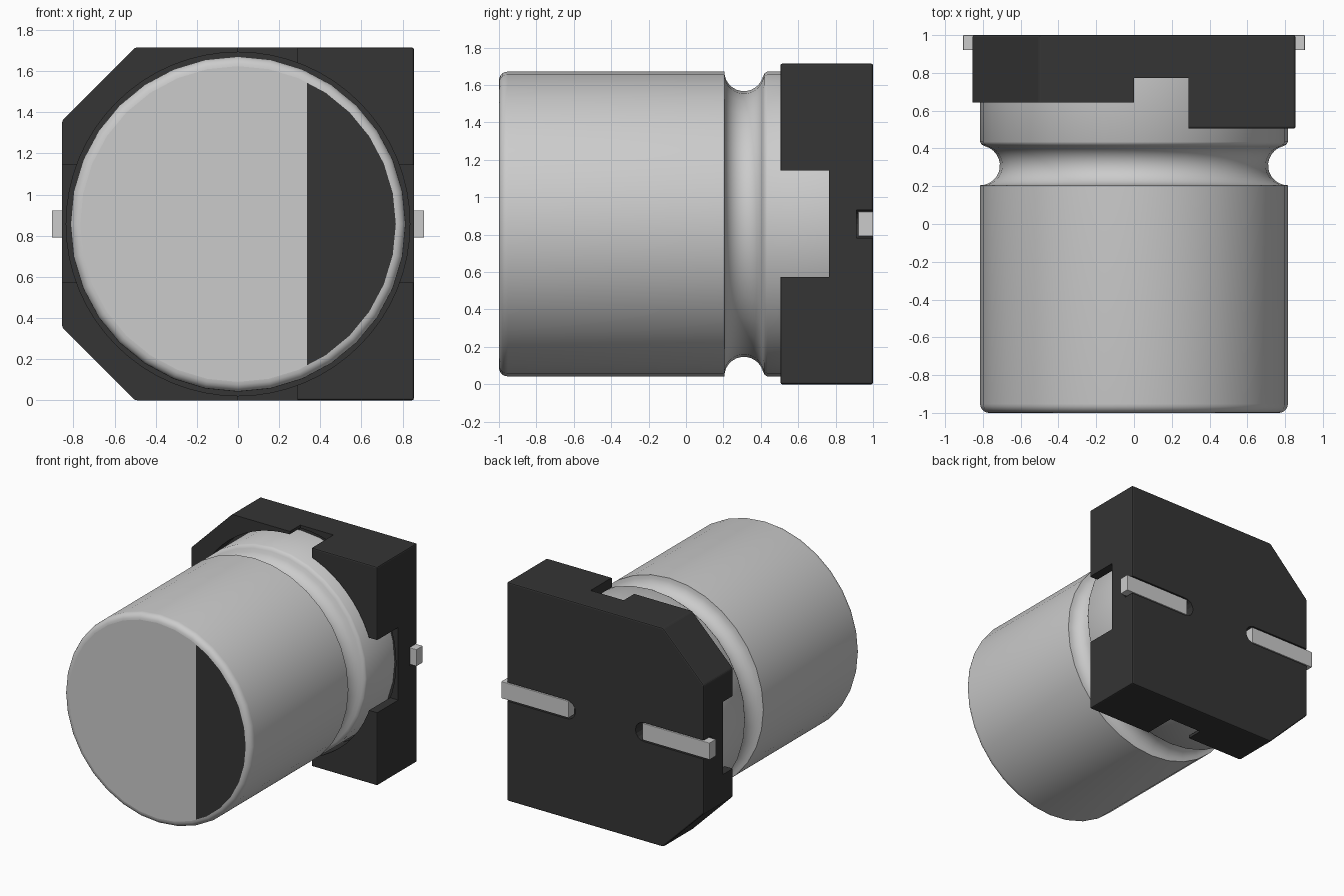
import bpy, bmesh, math
from mathutils import Vector

if "Cube" in bpy.data.objects:
    bpy.data.objects.remove(bpy.data.objects["Cube"])

CZ = 0.857      # height of the can axis
R = 0.815       # can radius
SEG = 32

dark = bpy.data.materials.new("dark_plastic")
dark.diffuse_color = (0.035, 0.035, 0.035, 1)
dark.use_nodes = True
dark.node_tree.nodes["Principled BSDF"].inputs["Base Color"].default_value = dark.diffuse_color


def finish(bm, name, mat=None, smooth=False):
    me = bpy.data.meshes.new(name)
    bm.to_mesh(me)
    bm.free()
    ob = bpy.data.objects.new(name, me)
    bpy.context.collection.objects.link(ob)
    if mat:
        me.materials.append(mat)
    bpy.ops.object.select_all(action='DESELECT')
    ob.select_set(True)
    bpy.context.view_layer.objects.active = ob
    if smooth:
        bpy.ops.object.shade_smooth_by_angle(angle=math.radians(35))
    return ob


def prism(name, pts, y0, y1, bevel=0.0, mat=None):
    """Extrude an (x, z) outline along y."""
    bm = bmesh.new()
    face = bm.faces.new([bm.verts.new((x, y0, z)) for x, z in pts])
    ext = bmesh.ops.extrude_face_region(bm, geom=[face])
    moved = [v for v in ext["geom"] if isinstance(v, bmesh.types.BMVert)]
    bmesh.ops.translate(bm, verts=moved, vec=(0, y1 - y0, 0))
    bmesh.ops.recalc_face_normals(bm, faces=bm.faces)
    if bevel:
        bmesh.ops.bevel(bm, geom=bm.edges[:], offset=bevel, segments=2,
                        profile=0.5, affect='EDGES')
    return finish(bm, name, mat)


def box(x0, x1, z0, z1):
    return [(x0, z0), (x1, z0), (x1, z1), (x0, z1)]


def circle(r, n=SEG):
    return [(r * math.cos(2 * math.pi * i / n), CZ + r * math.sin(2 * math.pi * i / n))
            for i in range(n)]


def slot(s):
    """Lead channel with a rounded inner end, s = side."""
    w = 0.074
    arc = [math.pi / 2 + math.pi * i / 8 for i in range(9)]
    pts = [(0.335 + w * math.cos(a), CZ + w * math.sin(a)) for a in arc]
    pts += [(1.2, CZ - w), (1.2, CZ + w)]
    return [(s * x, z) for x, z in pts]


# Base: chamfered block, lower on the chamfered side
outline = [(0.855, 0), (0.855, 1.715), (-0.5, 1.715), (-0.855, 1.36),
           (-0.855, 0.355), (-0.5, 0)]
base = prism("base", outline, 0.505, 1.0, 0.01, dark)

# Cuts: can recess, side and top gaps, low step, lead channels
cuts = [(circle(0.835, 64), 0.2, 0.78),
        (box(-2, 2, 0.573, 1.143), 0.3, 0.765),
        (box(0, 0.288, -1, 3), 0.35, 0.772),
        (box(-1.5, 0.1, -0.5, 2.5), 0.4, 0.642),
        (slot(1), 0.912, 1.2),
        (slot(-1), 0.912, 1.2)]
for pts, y0, y1 in cuts:
    cutter = prism("cutter", pts, y0, y1)
    cutter.hide_render = True
    mod = base.modifiers.new("cut", 'BOOLEAN')
    mod.operation = 'DIFFERENCE'
    mod.solver = 'EXACT'
    mod.object = cutter
    bpy.context.view_layer.objects.active = base
    bpy.ops.object.modifier_apply(modifier=mod.name)
    bpy.data.objects.remove(cutter, do_unlink=True)

# Can: lathed profile (radius, y) with rounded rim and crimp groove
rim = 0.048
profile = [(R - rim + rim * math.sin(a), -1 + rim - rim * math.cos(a))
           for a in (math.pi / 2 * i / 5 for i in range(6))]
profile += [(R - 0.105 * math.sin(a), 0.31 - 0.105 * math.cos(a))
            for a in (math.pi * 0.92 * i / 12 for i in range(13))]
profile += [(R - 0.008, 0.421), (R, 0.435), (R, 0.79)]
bm = bmesh.new()
verts = [bm.verts.new((r, y, CZ)) for r, y in profile]
edges = [bm.edges.new(p) for p in zip(verts, verts[1:])]
bmesh.ops.spin(bm, geom=verts + edges, cent=(0, 0, CZ), axis=(0, -1, 0),
               angle=2 * math.pi, steps=SEG)
bmesh.ops.remove_doubles(bm, verts=bm.verts, dist=1e-4)
bmesh.ops.recalc_face_normals(bm, faces=bm.faces)
if sum(f.normal.dot(f.calc_center_median() - Vector((0, 0, CZ))) for f in bm.faces) < 0:
    bmesh.ops.reverse_faces(bm, faces=bm.faces)
finish(bm, "can", smooth=True)

# Can end: plain part and dark polarity segment
for name, side, mat in (("can_end", 1, None), ("polarity_mark", -1, dark)):
    bm = bmesh.new()
    bm.faces.new([bm.verts.new((x, -1, z)) for x, z in circle(R - rim)])
    bmesh.ops.bisect_plane(bm, geom=bm.verts[:] + bm.edges[:] + bm.faces[:],
                           plane_co=(0.335, 0, 0), plane_no=(side, 0, 0), clear_outer=True)
    finish(bm, name, mat)

# Leads
for name, s in (("lead_right", 1), ("lead_left", -1)):
    pts = [(s * x, z) for x, z in box(0.32, 0.905, CZ - 0.066, CZ + 0.066)]
    prism(name, pts, 0.92, 1.0, 0.004)
